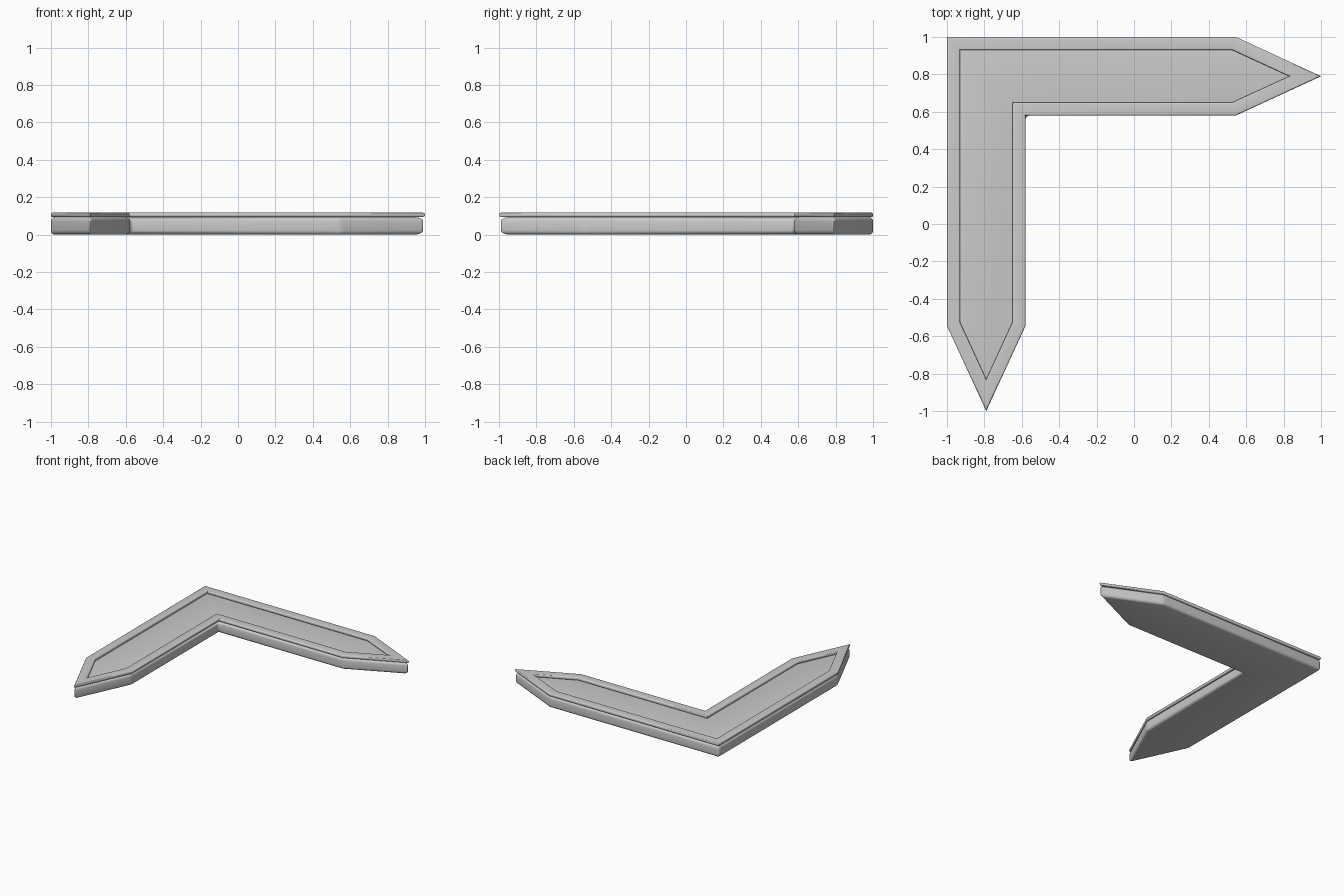
import bpy, bmesh
from mathutils import Vector

cube = bpy.data.objects.get("Cube")
if cube:
    bpy.data.objects.remove(cube, do_unlink=True)

grey = bpy.data.materials.new("light grey")
grey.use_nodes = True
GREY = (0.6, 0.6, 0.6, 1)
grey.diffuse_color = GREY
grey.node_tree.nodes["Principled BSDF"].inputs["Base Color"].default_value = GREY


def mirrored(corner, arm, inner):
    """Close an L-shaped outline by mirroring one arm across its diagonal."""
    return [corner] + arm + [inner] + [(-y, -x) for x, y in reversed(arm)]


def finish(name, bm):
    bmesh.ops.recalc_face_normals(bm, faces=bm.faces)
    mesh = bpy.data.meshes.new(name)
    bm.to_mesh(mesh)
    bm.free()
    mesh.materials.append(grey)
    obj = bpy.data.objects.new(name, mesh)
    bpy.context.collection.objects.link(obj)
    bpy.ops.object.select_all(action='DESELECT')
    obj.select_set(True)
    bpy.context.view_layer.objects.active = obj
    bpy.ops.object.shade_smooth_by_angle(angle=0.6)
    return obj


def raise_faces(bm, height):
    geom = bmesh.ops.extrude_face_region(bm, geom=bm.faces[:])["geom"]
    verts = [g for g in geom if isinstance(g, bmesh.types.BMVert)]
    bmesh.ops.translate(bm, verts=verts, vec=(0, 0, height))


outer = mirrored((-1, 1), [(0.545, 1), (1, 0.79), (0.545, 0.58)], (-0.58, 0.58))
inner = mirrored((-0.93, 0.93), [(0.525, 0.93), (0.83, 0.79), (0.525, 0.65)], (-0.65, 0.65))
BODY_TOP, RIM_TOP = 0.093, 0.118

# Body: double-ended angled arrow with every edge rounded
bm = bmesh.new()
bm.faces.new([bm.verts.new((x, y, 0)) for x, y in outer])
raise_faces(bm, BODY_TOP)
bmesh.ops.bevel(bm, geom=bm.edges[:], offset=0.022, segments=5, profile=0.5,
                affect='EDGES', clamp_overlap=True)
finish("arrow_body", bm)

# Rim: raised border with sharp mitred corners and rounded long edges
bm = bmesh.new()
rings = [[bm.verts.new((x, y, BODY_TOP)) for x, y in loop] for loop in (outer, inner)]
count = len(outer)
for i in range(count):
    j = (i + 1) % count
    bm.faces.new((rings[0][i], rings[0][j], rings[1][j], rings[1][i]))
raise_faces(bm, RIM_TOP - BODY_TOP)
bmesh.ops.recalc_face_normals(bm, faces=bm.faces)
long_edges = [e for e in bm.edges
              if abs(e.verts[0].co.z - e.verts[1].co.z) < 1e-5
              and any(abs(f.normal.z) < 0.5 for f in e.link_faces)]
bmesh.ops.bevel(bm, geom=long_edges, offset=0.009, segments=4, profile=0.5,
                affect='EDGES', clamp_overlap=True)
finish("top_rim", bm)
